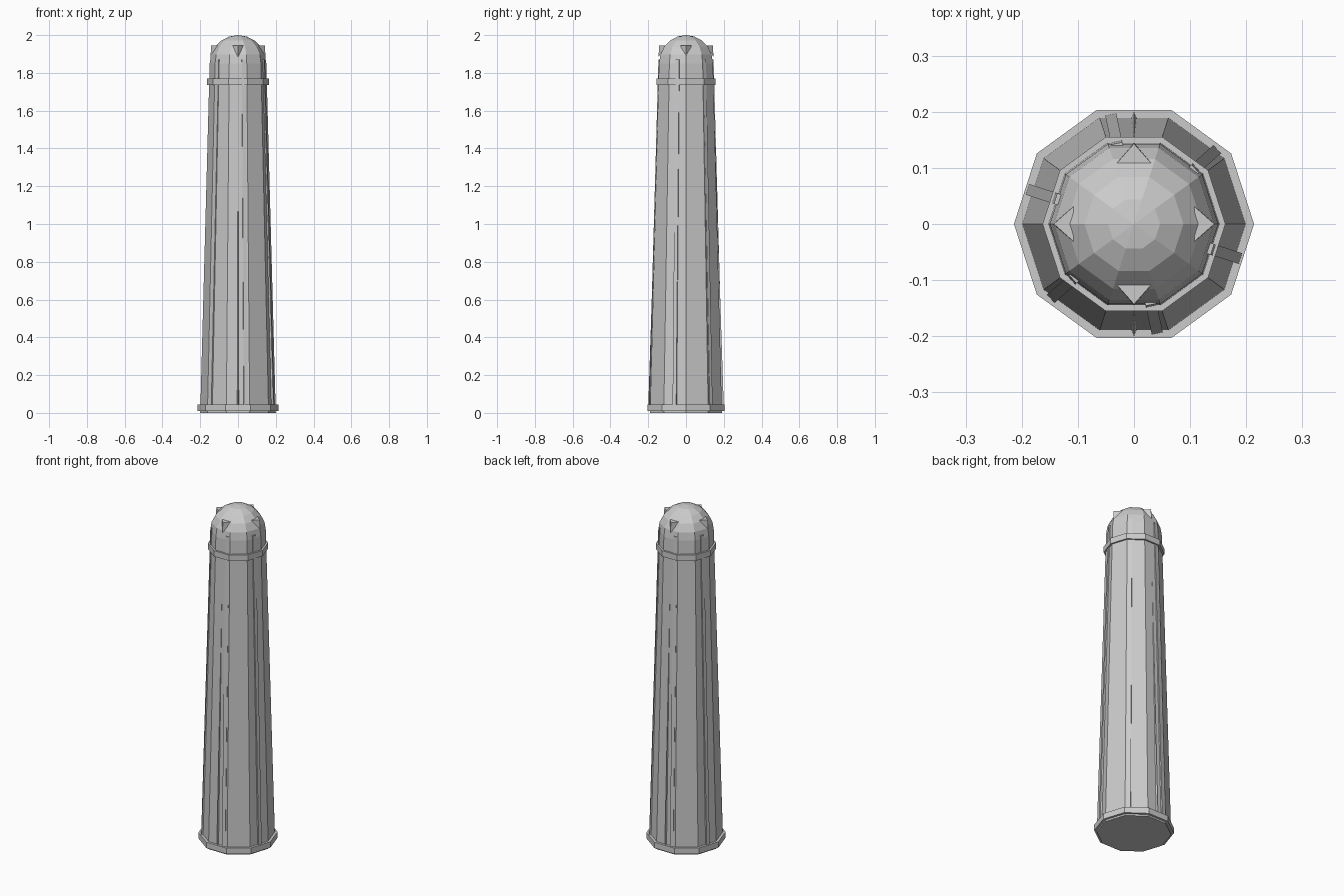
import bpy
from math import sin, cos, radians, pi

if "Cube" in bpy.data.objects:
    bpy.data.objects.remove(bpy.data.objects["Cube"])

SIDES = 10


def make(name, verts, faces):
    me = bpy.data.meshes.new(name)
    me.from_pydata(verts, [], faces)
    me.update()
    ob = bpy.data.objects.new(name, me)
    bpy.context.collection.objects.link(ob)
    return ob


def polar(r, a, z):
    return (r * cos(a), r * sin(a), z)


def lathe(name, profile, closed=False, apex=None):
    verts = [polar(r, 2 * pi * i / SIDES, z) for r, z in profile for i in range(SIDES)]
    n = len(profile)
    faces = []
    for k in range(n if closed else n - 1):
        a, b = k * SIDES, ((k + 1) % n) * SIDES
        for i in range(SIDES):
            j = (i + 1) % SIDES
            faces.append((a + i, a + j, b + j, b + i))
    if not closed:
        faces.append(tuple(reversed(range(SIDES))))
        top = (n - 1) * SIDES
        verts.append((0, 0, apex))
        faces += [(top + i, top + (i + 1) % SIDES, len(verts) - 1) for i in range(SIDES)]
    return make(name, verts, faces)


def ring(name, r_in, r_out, z0, z1):
    return lathe(name, [(r_in, z0), (r_out, z0), (r_out, z1), (r_in, z1)], closed=True)


def rotated(pts, angle):
    # local points are (radial, sideways, z)
    c, s = cos(angle), sin(angle)
    return [(r * c - t * s, r * s + t * c, z) for r, t, z in pts]


# tapered body with domed cap
dome = [(0.15 * cos(radians(a)), 1.85 + 0.15 * sin(radians(a))) for a in (18, 36, 54, 72)]
lathe("body", [(0.2, 0), (0.15, 1.85)] + dome, apex=2.0)

# base lip and upper collar
ring("base_ring", 0.19, 0.214, 0.01, 0.045)
ring("collar_ring", 0.148, 0.163, 1.735, 1.77)

# six long thin ribs following the taper
BOX = [(0, 3, 2, 1), (4, 5, 6, 7), (0, 1, 5, 4), (1, 2, 6, 5), (2, 3, 7, 6), (3, 0, 4, 7)]
for k in range(6):
    w = 0.01
    pts = [(0.17, -w, 0.02), (0.2, -w, 0.02), (0.2, w, 0.02), (0.17, w, 0.02),
           (0.12, -w, 1.87), (0.147, -w, 1.87), (0.147, w, 1.87), (0.12, w, 1.87)]
    make(f"rib_{k + 1}", rotated(pts, radians(42 + 60 * k)), BOX)

# slim tapering ridges on front and back
for name, a in (("front_ridge", 270), ("back_ridge", 90)):
    pts = [(0.185, -0.006, 0.03), (0.2, 0, 0.03), (0.185, 0.006, 0.03), (0.148, 0, 1.62)]
    make(name, rotated(pts, radians(a)), [(0, 2, 1), (0, 1, 3), (1, 2, 3), (2, 0, 3)])

# four triangular studs on the dome
for k in range(4):
    pts = [(0.108, -0.031, 1.945), (0.143, 0, 1.945), (0.108, 0.031, 1.945), (0.145, 0, 1.885)]
    make(f"stud_{k + 1}", rotated(pts, radians(90 * k)),
         [(0, 1, 2), (0, 3, 1), (1, 3, 2), (2, 3, 0)])
